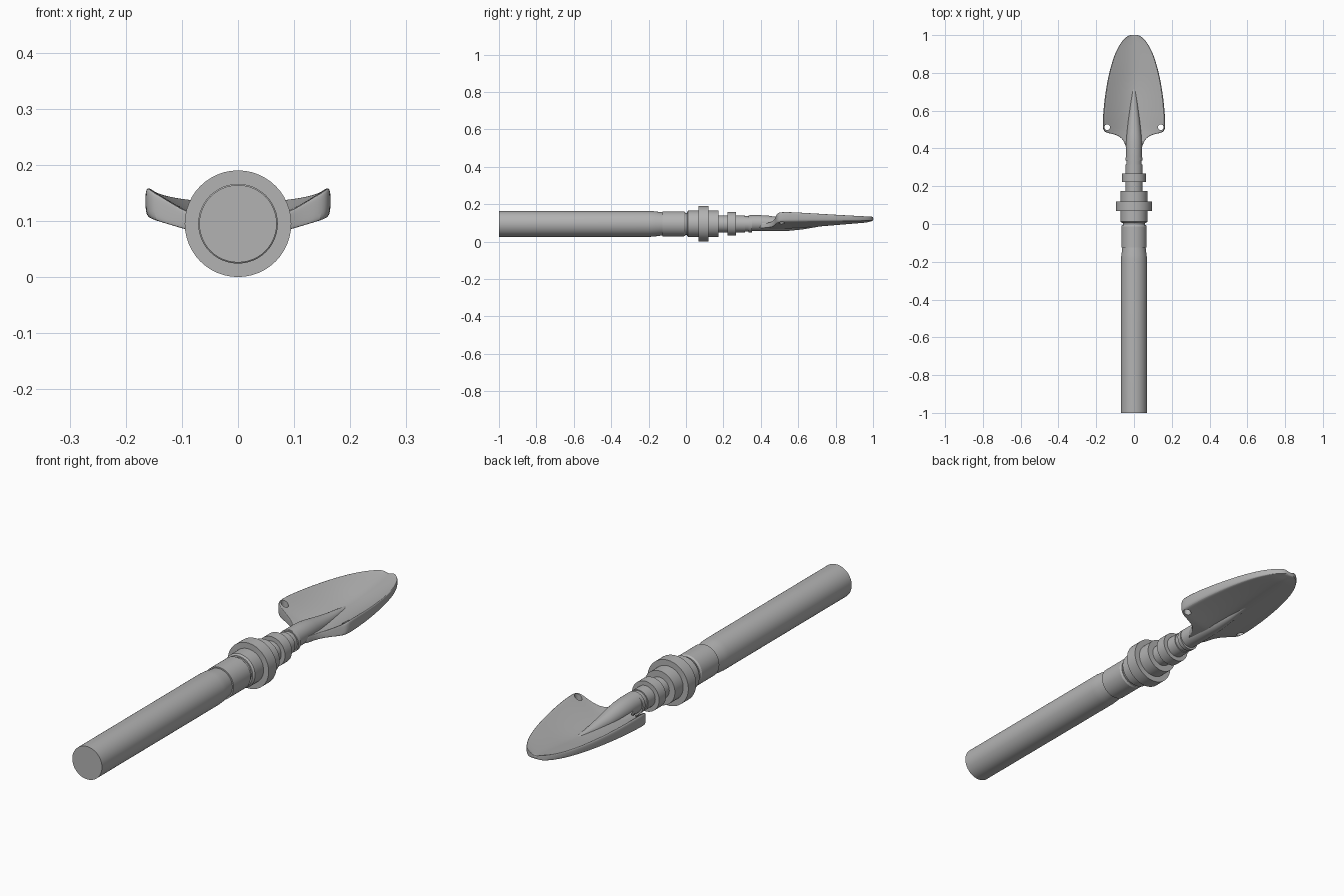
import bpy, bmesh, math

if "Cube" in bpy.data.objects:
    bpy.data.objects.remove(bpy.data.objects["Cube"])

AXIS_Z = 0.095

grey = bpy.data.materials.new("plain_grey")
grey.diffuse_color = (0.45, 0.45, 0.45, 1)
grey.use_nodes = True
grey.node_tree.nodes["Principled BSDF"].inputs["Base Color"].default_value = grey.diffuse_color


def finish(name, bm, angle=30):
    bmesh.ops.recalc_face_normals(bm, faces=bm.faces)
    me = bpy.data.meshes.new(name)
    bm.to_mesh(me)
    bm.free()
    me.materials.append(grey)
    ob = bpy.data.objects.new(name, me)
    bpy.context.collection.objects.link(ob)
    smooth(ob, angle)
    return ob


def smooth(ob, angle):
    bpy.ops.object.select_all(action='DESELECT')
    ob.select_set(True)
    bpy.context.view_layer.objects.active = ob
    bpy.ops.object.shade_smooth_by_angle(angle=math.radians(angle))


def loft(name, rings, angle=30):
    """Skin closed rings of points and cap both ends."""
    bm = bmesh.new()
    rows = [[bm.verts.new(p) for p in ring] for ring in rings]
    n = len(rows[0])
    for a, b in zip(rows, rows[1:]):
        for i in range(n):
            j = (i + 1) % n
            bm.faces.new((a[i], a[j], b[j], b[i]))
    bm.faces.new(rows[0])
    bm.faces.new(rows[-1])
    return finish(name, bm, angle)


def turned(name, profile, segs=48):
    """Round part along y; profile entries are (y, radius[, centre z])."""
    rings = []
    for y, r, *z in profile:
        cz = z[0] if z else AXIS_Z
        rings.append([(r * math.cos(2 * math.pi * i / segs), y,
                       cz + r * math.sin(2 * math.pi * i / segs)) for i in range(segs)])
    return loft(name, rings)


def lerp(table, y):
    for (y0, v0), (y1, v1) in zip(table, table[1:]):
        if y <= y1:
            t = max(0, (y - y0) / (y1 - y0))
            return v0 + (v1 - v0) * t
    return table[-1][1]


# Handle, ferrule and collars
turned("handle", [(-1, 0.069), (-0.19, 0.069), (-0.165, 0.067), (-0.115, 0.060)])
turned("ferrule", [(-0.125, 0.067), (-0.012, 0.067), (-0.004, 0.062)])
turned("joint_pin", [(-0.02, 0.058), (0.03, 0.058)])
turned("collar", [(0.006, 0.064), (0.012, 0.071), (0.175, 0.071)])
turned("collar_flange", [(0.068, 0.095), (0.12, 0.095)])
turned("tube", [(0.16, 0.045), (0.315, 0.045), (0.315, 0.041),
                (0.335, 0.041), (0.335, 0.046), (0.352, 0.046), (0.352, 0.038)])
turned("tube_ring", [(0.222, 0.063), (0.268, 0.063)])

# Neck sinking into the blade
turned("neck", [(0.34, 0.042, 0.1), (0.39, 0.042, 0.1), (0.44, 0.041, 0.098),
                (0.48, 0.038, 0.095), (0.54, 0.032, 0.089), (0.62, 0.022, 0.087),
                (0.72, 0.008, 0.09)], 32)

# Blade: half width along y, and heights of its floor and rim
width = [(0.38, 0.036), (0.42, 0.046), (0.45, 0.060), (0.468, 0.085), (0.478, 0.118),
         (0.484, 0.152), (0.50, 0.166), (0.55, 0.165), (0.60, 0.162), (0.66, 0.156),
         (0.72, 0.147), (0.78, 0.136), (0.84, 0.121), (0.89, 0.105), (0.93, 0.087),
         (0.965, 0.066), (0.99, 0.043), (1.002, 0.020)]
floor_top = [(0.38, 0.095), (0.5, 0.086), (0.75, 0.098), (1.0, 0.128)]
floor_low = [(0.38, 0.066), (0.5, 0.061), (0.97, 0.102), (1.0, 0.112)]
rim_top = [(0.38, 0.150), (0.5, 0.164), (0.56, 0.164), (1.0, 0.134)]
rim_low = [(0.38, 0.105), (0.55, 0.108), (1.0, 0.112)]
COLS = 14
rings = []
for y, w in width:
    full = max(w, 0.165) if y < 0.55 else w
    top, low = [], []
    for k in range(COLS + 1):
        u = math.sin(math.pi * (k / COLS - 0.5))
        x = u * w
        s = abs(x) / full
        zt = lerp(floor_top, y) + (lerp(rim_top, y) - lerp(floor_top, y)) * s ** 1.6
        zb = lerp(floor_low, y) + (lerp(rim_low, y) - lerp(floor_low, y)) * s ** 1.15
        pinch = 0.6 if k in (0, COLS) else 1
        mid, half = (zt + zb) / 2, (zt - zb) / 2 * pinch
        top.append((x, y, mid + half))
        low.append((x, y, mid - half))
    rings.append(top + low[::-1])
blade = loft("blade", rings, 40)
sub = blade.modifiers.new("round", 'SUBSURF')
sub.levels = sub.render_levels = 2
bpy.ops.object.modifier_apply(modifier="round")

# Corner holes through the blade
for side in (-1, 1):
    bm = bmesh.new()
    bmesh.ops.create_cone(bm, cap_ends=True, segments=24, radius1=0.015,
                          radius2=0.015, depth=0.4)
    bmesh.ops.translate(bm, verts=bm.verts, vec=(side * 0.142, 0.512, 0.13))
    cutter = finish("hole_cutter", bm)
    cutter.hide_render = True
    cut = blade.modifiers.new("hole", 'BOOLEAN')
    cut.operation = 'DIFFERENCE'
    cut.solver = 'EXACT'
    cut.object = cutter
    bpy.context.view_layer.objects.active = blade
    bpy.ops.object.modifier_apply(modifier="hole")
    bpy.data.objects.remove(cutter)
smooth(blade, 40)
